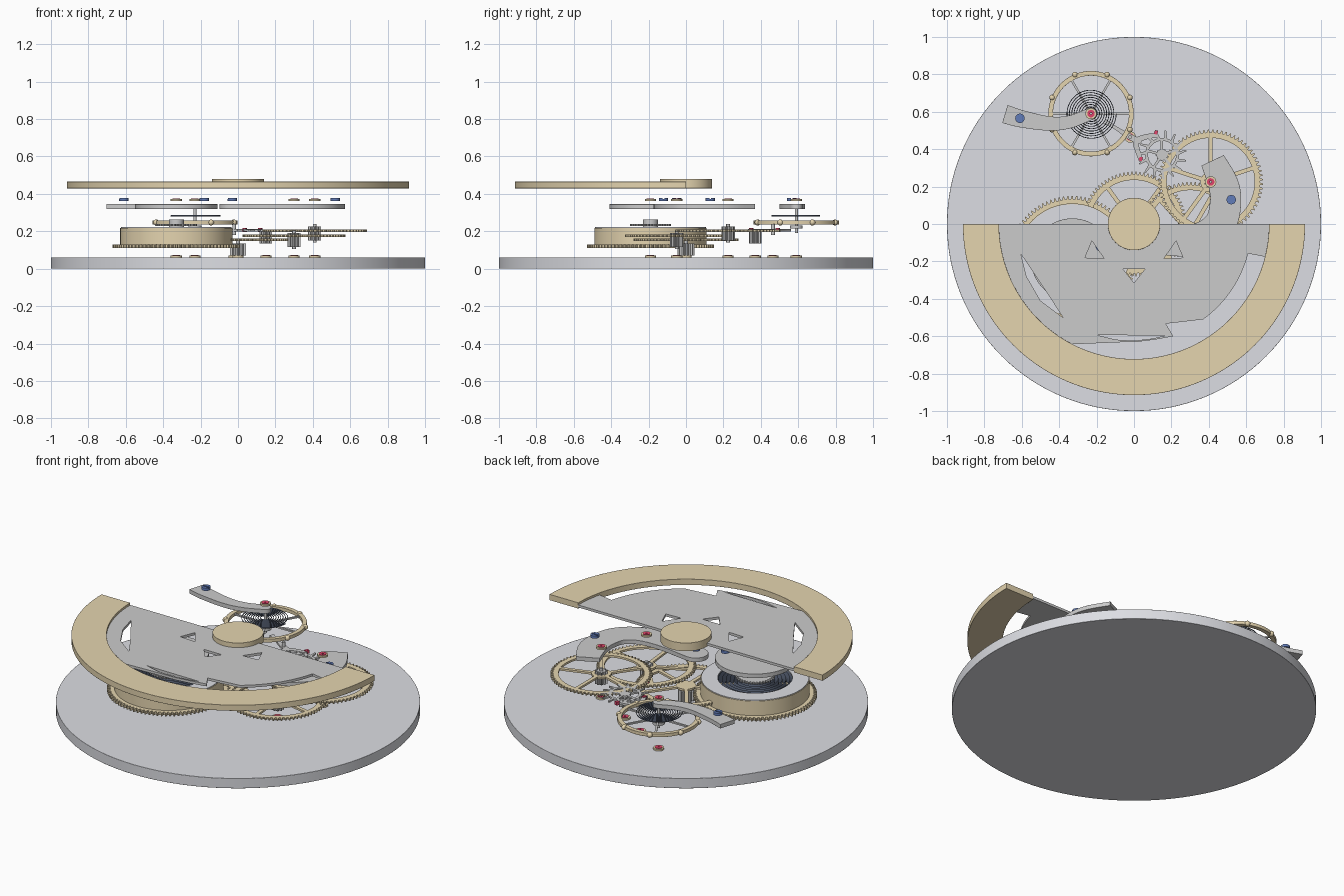
import bpy, bmesh, math
from mathutils import Vector

if "Cube" in bpy.data.objects:
    bpy.data.objects.remove(bpy.data.objects["Cube"])
TAU = 2 * math.pi

def mat(name, c):
    m = bpy.data.materials.new(name)
    m.diffuse_color = (*c, 1)
    m.use_nodes = True
    m.node_tree.nodes["Principled BSDF"].inputs["Base Color"].default_value = m.diffuse_color
    return m

GOLD = mat("brass", (0.78, 0.66, 0.43))
PLATE = mat("plate_silver", (0.72, 0.73, 0.77))
STEEL = mat("steel", (0.60, 0.60, 0.61))
BLUE = mat("blued_steel", (0.12, 0.2, 0.48))
DARK = mat("spring_steel", (0.12, 0.15, 0.22))
RUBY = mat("ruby", (0.75, 0.06, 0.15))

def finish(name, cu, m, loc=(0, 0, 0)):
    """Turn a temporary curve into a clean mesh object."""
    tmp = bpy.data.objects.new("tmp", cu)
    bpy.context.collection.objects.link(tmp)
    bpy.context.view_layer.update()
    me = bpy.data.meshes.new_from_object(tmp.evaluated_get(bpy.context.evaluated_depsgraph_get()))
    bpy.data.objects.remove(tmp)
    bm = bmesh.new()
    bm.from_mesh(me)
    bmesh.ops.remove_doubles(bm, verts=bm.verts, dist=1e-5)
    bmesh.ops.recalc_face_normals(bm, faces=bm.faces)
    bm.to_mesh(me)
    bm.free()
    me.polygons.foreach_set("use_smooth", [True] * len(me.polygons))
    me.set_sharp_from_angle(angle=math.radians(30))
    me.materials.clear()
    me.materials.append(m)
    o = bpy.data.objects.new(name, me)
    o.location = loc
    bpy.context.collection.objects.link(o)
    return o

def spline(cu, pts, cyclic=True):
    s = cu.splines.new('POLY')
    s.points.add(len(pts) - 1)
    for p, c in zip(s.points, pts):
        p.co = (c[0], c[1], 0, 1)
    s.use_cyclic_u = cyclic

def prism(name, loops, z0, z1, m, at=(0, 0), bevel=0):
    """Extrude an outline (first loop) with holes (other loops) from z0 to z1."""
    cu = bpy.data.curves.new(name, 'CURVE')
    cu.dimensions, cu.fill_mode = '2D', 'BOTH'
    cu.extrude = (z1 - z0) / 2
    for l in loops:
        spline(cu, l)
    o = finish(name, cu, m, (at[0], at[1], (z0 + z1) / 2))
    if bevel:
        b = o.modifiers.new("bevel", 'BEVEL')
        b.width, b.segments, b.limit_method = bevel, 2, 'ANGLE'
    return o

def pol(r, a):
    return (r * math.cos(a), r * math.sin(a))

def arc(r, a0, a1, n=48):
    return [pol(r, math.radians(a0 + (a1 - a0) * i / n)) for i in range(n + 1)]

def circ(r, n=64):
    return [pol(r, TAU * i / n) for i in range(n)]

def disc(name, r, z0, z1, m, at=(0, 0), n=48, hole=0, bevel=0):
    return prism(name, [circ(r, n)] + ([circ(hole, n)] if hole else []), z0, z1, m, at, bevel)

def teeth(r, n, depth):
    p = TAU / n
    return [pol(r - d, p * (i + f)) for i in range(n)
            for f, d in ((0, depth), (.25, depth), (.38, 0), (.62, 0), (.87, depth))][:]

def windows(r0, r1, n, w, start):
    """Openings between n straight spokes of half width w."""
    out = []
    for i in range(n):
        a, b = start + 360 * i / n, start + 360 * (i + 1) / n
        d0, d1 = math.degrees(w / r0), math.degrees(w / r1)
        out.append(arc(r1, a + d1, b - d1, 14) + arc(r0, b - d0, a + d0, 6))
    return out

def spiral(name, r0, r1, turns, z, m, at, h, t):
    cu = bpy.data.curves.new(name, 'CURVE')
    n = int(turns * 40)
    pts = [pol(r0 + (r1 - r0) * i / n, TAU * turns * i / n) for i in range(n + 1)]
    cu.dimensions, cu.fill_mode = '3D', 'FULL'
    cu.bevel_depth, cu.bevel_resolution = t, 0
    spline(cu, pts, False)
    o = finish(name, cu, m, (*at, z))
    o.scale.z = h / (2 * t)

def band(pts, tip=False):
    """Smooth strip outline through (x, y, half width) points."""
    v = [Vector(p) for p in pts]
    v = [2 * v[0] - v[1]] + v + [2 * v[-1] - v[-2]]
    c = []
    for k in range(1, len(v) - 2):
        a, b, d, e = v[k - 1:k + 3]
        for j in range(8):
            t = j / 8
            c.append(.5 * (2 * b + (d - a) * t + (2 * a - 5 * b + 4 * d - e) * t * t + (3 * b - a - 3 * d + e) * t ** 3))
    c.append(v[-2])
    L, R = [], []
    for i, p in enumerate(c):
        d = (c[min(i + 1, len(c) - 1)] - c[max(i - 1, 0)]).xy.normalized()
        n = Vector((-d.y, d.x)) * p.z
        L.append(p.xy + n)
        R.append(p.xy - n)
    a = math.atan2(d.y, d.x)
    cap = [c[-1].xy + Vector(pol(c[-1].z, a + math.pi / 2 - math.pi * i / 12)) for i in range(1, 12)]
    return L + (cap if tip else []) + R[::-1]

def jewel(name, at, z):
    disc(name + "_setting", .03, z, z + .01, GOLD, at, 32, .019)
    disc(name + "_ruby", .02, z, z + .013, RUBY, at, 24, .005)

def screw(name, at, z=.363):
    disc(name + "_base", .025, z, z + .009, BLUE, at, 32)
    for k in (0, 180):
        prism(name + "_head", [arc(.025, 10 + k, 170 + k, 16)], z + .009, z + .016, BLUE, at)

def wheel(name, at, r, n, z, spokes, start, pz0, pz1, pr):
    prism(name, [teeth(r, n, .016)] + windows(.055, r * .84, spokes, .011, start), z - .006, z + .006, GOLD, at)
    prism(name + "_pinion", [teeth(pr, 10, .012)], pz0, pz1, STEEL, at)
    disc(name + "_arbor", .01, pz0 - .01, pz1 + .015, STEEL, at, 16)

# axis positions of the train
BARREL, BAL, ESC, PAL = (-.33, -.19), (-.23, .59), (.15, .37), (-.02, .465)
THIRD, FOURTH = (.30, -.05), (.41, .225)

# main plate with lower jewels
disc("main_plate", 1, 0, .06, PLATE, n=128, bevel=.008)
for nm, p in dict(barrel=BARREL, balance=BAL, escape=ESC, pallet=PAL, third=THIRD, fourth=FOURTH, centre=(0, 0)).items():
    jewel("lower_jewel_" + nm, p, .06)

# mainspring barrel
prism("barrel_gear", [teeth(.34, 90, .018)], .112, .13, GOLD, BARREL)
disc("barrel_drum", .30, .13, .218, GOLD, BARREL, 96, .28)
disc("barrel_lid", .296, .214, .222, PLATE, BARREL, 96, .205)
spiral("mainspring", .05, .265, 10, .185, DARK, BARREL, .06, .003)
disc("barrel_arbor", .04, .13, .262, STEEL, BARREL, 32)
prism("ratchet_wheel", [teeth(.11, 36, .012)], .228, .24, STEEL, BARREL)

# going train
wheel("centre_wheel", (0, 0), .28, 80, .155, 5, 54, .07, .135, .045)
wheel("third_wheel", THIRD, .275, 75, .176, 5, 60, .115, .19, .036)
wheel("fourth_wheel", FOURTH, .28, 72, .203, 5, 90, .15, .225, .036)

# escape wheel with hooked teeth
hook = [pol(r, TAU * (i + f) / 15) for i in range(15) for f, r in ((0, .09), (.35, .132), (.5, .13), (.45, .092))]
prism("escape_wheel", [hook] + windows(.03, .075, 5, .007, 20), .20, .21, STEEL, ESC)
prism("escape_pinion", [teeth(.034, 9, .011)], .135, .2, STEEL, ESC)

# pallet fork
prism("pallet_arm", [band([(.125, .475, .012), (.06, .465, .014), (.012, .44, .016), (.02, .39, .013), (.04, .335, .011)])], .2, .212, STEEL)
prism("pallet_lever", [band([(.04, .44, .014), (-.02, .465, .016), (-.10, .515, .009), (-.16, .55, .014)])], .2, .212, STEEL)
disc("pallet_arbor", .01, .18, .24, STEEL, PAL, 16)
for p in ((.118, .49), (.036, .348)):
    prism("pallet_stone", [[(-.012, -.008), (.005, -.012), (.012, .008), (-.005, .012)]], .197, .217, RUBY, p)

# balance wheel, hairspring and roller
disc("balance_rim", .228, .237, .257, GOLD, BAL, 96, .203, .003)
for i in range(3):
    x, y = pol(.206, math.pi * i / 3)
    d = Vector((-y, x)).normalized() * .006
    q = Vector((x, y))
    prism("balance_spoke", [[q + d, -q + d, -q - d, q - d]], .243, .252, STEEL, BAL)
for i in range(8):
    x, y = pol(.224, TAU * (i + .5) / 8)
    bpy.ops.mesh.primitive_uv_sphere_add(segments=16, ring_count=8, radius=.016, location=(BAL[0] + x, BAL[1] + y, .247))
    o = bpy.context.object
    o.name = "balance_screw"
    o.data.materials.append(GOLD)
    bpy.ops.object.shade_smooth()
disc("balance_staff", .008, .19, .325, STEEL, BAL, 16)
disc("balance_hub", .025, .238, .258, STEEL, BAL, 24)
disc("impulse_roller", .034, .214, .232, STEEL, BAL, 32)
spiral("hairspring", .02, .135, 9, .282, DARK, BAL, .008, .002)

# bridges
prism("balance_cock", [band([(-.69, .588, .05), (-.6, .562, .046), (-.45, .537, .038), (-.34, .547, .034), (-.23, .59, .032)], True)],
      .32, .345, STEEL, bevel=.003)
prism("train_bridge", [band([(.42, .34, .066), (.475, .22, .08), (.49, .12, .083), (.46, .0, .085), (.36, -.075, .085),
      (.2, -.09, .08), (-.03, -.05, .07)], True)], .32, .345, STEEL, bevel=.003)
disc("barrel_bridge", .22, .32, .345, STEEL, BARREL, 80, bevel=.003)
for nm, p in dict(balance=BAL, fourth=FOURTH, third=THIRD, barrel=BARREL).items():
    jewel("upper_jewel_" + nm, p, .362)
for p in ((-.61, .565), (.52, .13), (-.03, -.05), (-.18, -.12)):
    screw("bridge_screw", p)

# winding rotor: weight, cut-out web and hub
prism("rotor_weight", [arc(.915, 180, 360, 80) + arc(.722, 360, 180, 80)], .43, .465, GOLD, bevel=.003)
web = (arc(.725, 180, 242.5, 40) + [(-.07, -.632), (.02, -.63), (.12, -.617), (.21, -.6), (.17, -.533), (.37, -.51)]
       + arc(.63, 307, 345.5, 24) + arc(.725, 346, 360, 10))
tri = [(-.262, -.18), (-.16, -.185), (-.225, -.09)]
holes = [tri, [(-x, y) for x, y in tri], [(-.06, -.24), (0, -.315), (.06, -.24)],
         [(-.605, -.16), (-.575, -.28), (-.5, -.41), (-.38, -.5), (-.47, -.36)],
         [(-.2, -.593), (-.1, -.618), (.0, -.624), (.1, -.612), (.165, -.597)]]
prism("rotor_web", [web] + holes, .437, .452, STEEL)
disc("rotor_hub", .14, .43, .48, GOLD, n=64, bevel=.003)
